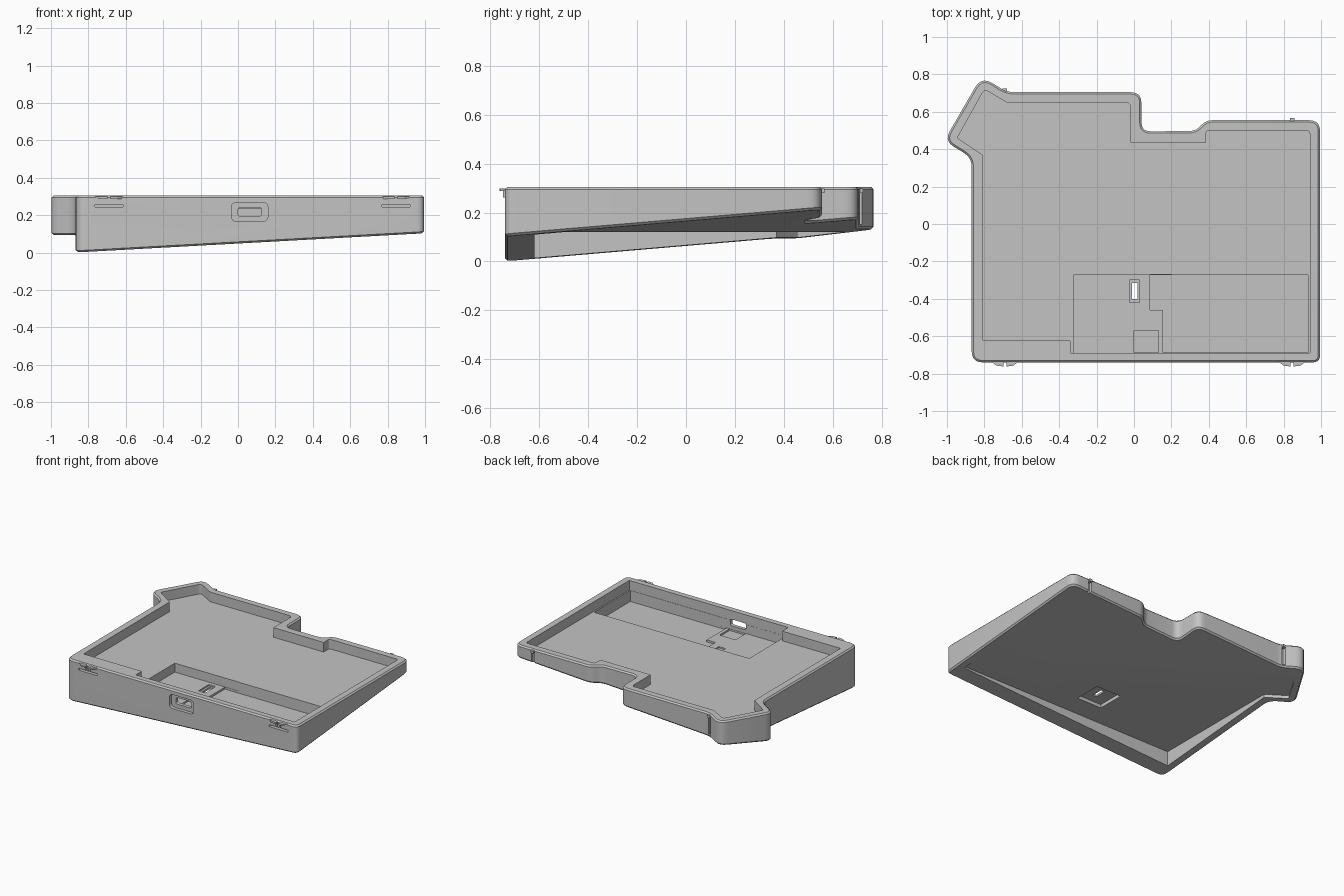
import bpy
import bmesh
from mathutils import Vector

if "Cube" in bpy.data.objects:
    bpy.data.objects.remove(bpy.data.objects["Cube"], do_unlink=True)

grey = bpy.data.materials.new("plain grey")
grey.use_nodes = True
GREY = (0.55, 0.55, 0.55, 1)
grey.diffuse_color = GREY
grey.node_tree.nodes["Principled BSDF"].inputs["Base Color"].default_value = GREY

TOP = 0.305
CHAMFER = 0.01


def fillet(corners, steps=5):
    """Round each (x, y, radius) corner with a short curve."""
    out = []
    n = len(corners)
    for i, (x, y, r) in enumerate(corners):
        p = Vector((x, y))
        if r == 0:
            out.append(p)
            continue
        a = p + (Vector(corners[i - 1][:2]) - p).normalized() * r
        b = p + (Vector(corners[(i + 1) % n][:2]) - p).normalized() * r
        for k in range(steps + 1):
            t = k / steps
            out.append(a * (1 - t) ** 2 + p * 2 * t * (1 - t) + b * t * t)
    return out


def inset(points, distance):
    """Move a counter-clockwise outline inwards by a distance."""
    out = []
    for i, p in enumerate(points):
        d0 = (p - points[i - 1]).normalized()
        d1 = (points[(i + 1) % len(points)] - p).normalized()
        n0, n1 = Vector((-d0.y, d0.x)), Vector((-d1.y, d1.x))
        out.append(p + (n0 + n1) * distance / (1 + n0.dot(n1)))
    return out


def loft(name, rings):
    """Closed solid through rings of 3D points with equal counts."""
    bm = bmesh.new()
    loops = [[bm.verts.new(co) for co in ring] for ring in rings]
    n = len(loops[0])
    bm.faces.new(loops[0][::-1])
    bm.faces.new(loops[-1])
    for low, high in zip(loops, loops[1:]):
        for i in range(n):
            j = (i + 1) % n
            bm.faces.new((low[i], low[j], high[j], high[i]))
    bmesh.ops.recalc_face_normals(bm, faces=bm.faces[:])
    mesh = bpy.data.meshes.new(name)
    bm.to_mesh(mesh)
    bm.free()
    mesh.materials.append(grey)
    obj = bpy.data.objects.new(name, mesh)
    bpy.context.scene.collection.objects.link(obj)
    return obj


def prism(name, points, z0, z1):
    return loft(name, [[(x, y, z) for x, y in points] for z in (z0, z1)])


def box(name, x0, x1, y0, y1, z0, z1):
    return prism(name, [(x0, y0), (x1, y0), (x1, y1), (x0, y1)], z0, z1)


def front_slot(name, x0, x1, z0, z1, r, y0, y1):
    """Rounded rectangle facing the front, extruded along y."""
    pts = fillet([(x0, z0, r), (x1, z0, r), (x1, z1, r), (x0, z1, r)])
    return loft(name, [[(x, y, z) for x, z in pts] for y in (y0, y1)])


def cut(target, cutter):
    cutter.hide_render = True
    mod = target.modifiers.new("cut", "BOOLEAN")
    mod.operation = "DIFFERENCE"
    mod.solver = "EXACT"
    mod.object = cutter
    bpy.context.view_layer.objects.active = target
    with bpy.context.temp_override(object=target, active_object=target):
        bpy.ops.object.modifier_apply(modifier=mod.name)
    bpy.data.objects.remove(cutter, do_unlink=True)


def underside(x, y):
    """Height of the bottom, tilted in both directions."""
    return 0.055 * (x + 0.868) + 0.085 * (y + 0.74)


# Outer shell with chamfered rims and a tilted bottom
outline = fillet([(0.995, -0.74, 0.04), (0.995, 0.555, 0.06), (0.385, 0.555, 0.036),
                  (0.33, 0.497, 0.036), (0.04, 0.495, 0.05), (0.04, 0.705, 0.06),
                  (-0.68, 0.705, 0.04), (-0.815, 0.79, 0.07), (-1.015, 0.445, 0.06),
                  (-0.868, 0.355, 0.05), (-0.868, -0.74, 0.06)])
rim = inset(outline, CHAMFER)
case = loft("case", [[(x, y, underside(x, y)) for x, y in rim],
                     [(x, y, underside(x, y) + CHAMFER) for x, y in outline],
                     [(x, y, TOP - CHAMFER) for x, y in outline],
                     [(x, y, TOP) for x, y in rim]])

# Tray and hollow underside share the same inner wall line
inner = [(0.94, 0.5, 0.02), (0.385, 0.5, 0.02), (0.385, 0.435, 0), (-0.02, 0.435, 0),
         (-0.02, 0.65, 0.025), (-0.68, 0.65, 0), (-0.8, 0.72, 0.025),
         (-0.945, 0.46, 0.01), (-0.81, 0.37, 0)]
tray_front = [(-0.81, -0.62, 0), (-0.34, -0.62, 0.01), (-0.34, -0.69, 0), (0.94, -0.69, 0)]
under_front = [(-0.81, -0.62, 0), (0.94, -0.62, 0)]
cut(case, prism("tray_cut", fillet(inner + tray_front), 0.235, 0.5))
cut(case, prism("underside_cut", fillet(inner + under_front), -0.3, 0.12))

# Electronics pocket: a shelf on one side and a deeper bay on the other
cut(case, box("shelf_cut", -0.32, 0.2, -0.689, -0.27, 0.17, 0.4))
cut(case, prism("bay_cut", [(0.085, -0.688), (0.93, -0.688), (0.93, -0.272), (0.085, -0.272),
                            (0.085, -0.46), (0.155, -0.46), (0.155, -0.688)][1:], 0.155, 0.4))
cut(case, box("connector_cut", 0, 0.13, -0.687, -0.57, 0.158, 0.4))

# Switch opening with a recess below
cut(case, box("switch_recess_cut", -0.1, 0.1, -0.46, -0.26, -0.1, 0.145))
cut(case, box("switch_well_cut", -0.025, 0.03, -0.42, -0.3, 0.16, 0.4))
cut(case, box("switch_hole_cut", -0.01, 0.02, -0.4, -0.315, 0, 0.4))

# Front port: wide countersink with a narrow slot through the wall
cut(case, front_slot("port_cut", -0.035, 0.16, 0.167, 0.268, 0.03, -0.8, -0.715))
cut(case, front_slot("slot_cut", 0, 0.126, 0.195, 0.242, 0.015, -0.8, -0.65))

# Snap latches on the front wall, matching grooves and pips on the back
for side, x, back in (("right", -0.69, 0.712), ("left", 0.845, 0.555)):
    cut(case, front_slot("latch_cut", x - 0.076, x + 0.076, 0.244, 0.258, 0.006, -0.8, -0.705))
    for s in (-1, 1):
        wing = [(x + s * 0.008, -0.735), (x + s * 0.075, -0.735),
                (x + s * 0.045, -0.757), (x + s * 0.008, -0.762)]
        prism(side + "_latch_wing", wing, 0.287, 0.299)
        stem = x + s * 0.014
        box(side + "_latch_stem", stem - 0.006, stem + 0.006, -0.748, -0.735, 0.262, 0.29)
    cut(case, box("groove_cut", x - 0.012, x + 0.012, back - 0.018, back + 0.08, 0.15, 0.285))
    box(side + "_back_pip", x - 0.012, x + 0.012, back - 0.018, back + 0.012, 0.28, 0.298)

# Smooth the rounded corners, keep hard edges crisp
bpy.ops.object.select_all(action="DESELECT")
case.select_set(True)
bpy.context.view_layer.objects.active = case
bpy.ops.object.shade_smooth_by_angle(angle=0.5)
